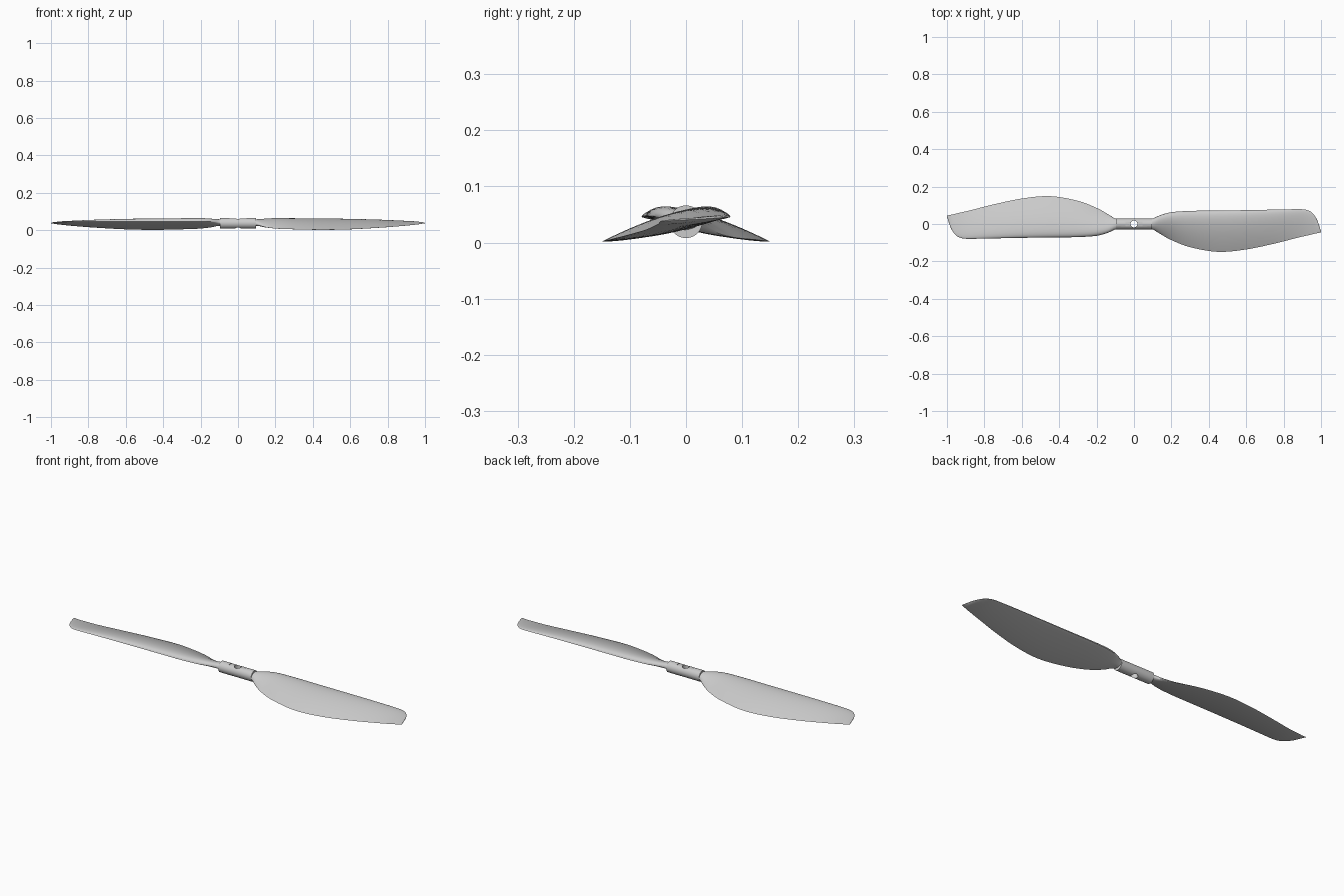
import bpy, bmesh, math
from mathutils import Vector

if "Cube" in bpy.data.objects:
    bpy.data.objects.remove(bpy.data.objects["Cube"])

# Blade stations: x, lead y, lead z, trail y, trail z, upper bulge, lower bulge
STATIONS = [
    (0.070, 0.026, 0.038, -0.026, 0.036, 0.020, 0.018),
    (0.100, 0.029, 0.041, -0.029, 0.033, 0.021, 0.014),
    (0.140, 0.047, 0.046, -0.053, 0.018, 0.024, 0.009),
    (0.200, 0.063, 0.047, -0.086, 0.009, 0.027, 0.007),
    (0.300, 0.070, 0.047, -0.124, 0.005, 0.027, 0.008),
    (0.450, 0.072, 0.047, -0.149, 0.002, 0.026, 0.009),
    (0.600, 0.074, 0.047, -0.136, 0.005, 0.023, 0.009),
    (0.750, 0.077, 0.047, -0.105, 0.013, 0.017, 0.007),
    (0.860, 0.079, 0.046, -0.077, 0.021, 0.011, 0.005),
    (0.915, 0.077, 0.045, -0.064, 0.026, 0.008, 0.004),
    (0.950, 0.062, 0.044, -0.056, 0.030, 0.006, 0.003),
    (0.975, 0.030, 0.042, -0.050, 0.033, 0.004, 0.003),
    (0.990, -0.008, 0.040, -0.047, 0.036, 0.003, 0.002),
    (1.000, -0.041, 0.038, -0.045, 0.038, 0.001, 0.001),
]


def spline(points, steps):
    # Smooth (Catmull-Rom) interpolation through whole stations
    out = []
    for i in range(len(points) - 1):
        p = [points[max(0, min(len(points) - 1, i + k))] for k in (-1, 0, 1, 2)]
        for j in range(steps):
            t = j / steps
            out.append([0.5 * (2 * b + (c - a) * t + (2*a - 5*b + 4*c - d) * t*t
                               + (3*b - a - 3*c + d) * t**3)
                        for a, b, c, d in zip(*p)])
    out.append(list(points[-1]))
    return out


def section(st, n=16):
    x, yl, zl, yt, zt, up, lo = st
    round_root = max(0.0, min(1.0, (x - 0.09) / 0.1))

    def point(s, side):
        y, z = yl + (yt - yl) * s, zl + (zt - zl) * s
        circle = 2 * math.sqrt(max(0, s * (1 - s)))
        foil = 2.6 * math.sqrt(s) * (1 - s) if side > 0 else max(0, math.sin(math.pi * s)) ** 0.7
        f = circle + (foil - circle) * round_root
        return Vector((x, y, z + (up * f if side > 0 else -lo * f)))
    ss = [(1 - math.cos(math.pi * i / n)) / 2 for i in range(n + 1)]
    return [point(s, 1) for s in ss] + [point(s, -1) for s in reversed(ss[1:-1])]


def blade(name, sign):
    bm = bmesh.new()
    rings = []
    for st in spline(STATIONS, 5):
        rings.append([bm.verts.new((p.x * sign, p.y * sign, p.z)) for p in section(st)])
    n = len(rings[0])
    for a, b in zip(rings, rings[1:]):
        for i in range(n):
            bm.faces.new((a[i], a[(i + 1) % n], b[(i + 1) % n], b[i]))
    bm.faces.new(rings[0])
    bm.faces.new(rings[-1])
    bmesh.ops.recalc_face_normals(bm, faces=bm.faces)
    me = bpy.data.meshes.new(name)
    bm.to_mesh(me)
    bm.free()
    ob = bpy.data.objects.new(name, me)
    bpy.context.collection.objects.link(ob)
    smooth(ob, 50)


def smooth(ob, angle):
    bpy.ops.object.select_all(action='DESELECT')
    ob.select_set(True)
    bpy.context.view_layer.objects.active = ob
    bpy.ops.object.shade_smooth_by_angle(angle=math.radians(angle))


def cut(ob, cutter):
    mod = ob.modifiers.new("cut", 'BOOLEAN')
    mod.operation = 'DIFFERENCE'
    mod.solver = 'EXACT'
    mod.object = cutter
    bpy.context.view_layer.objects.active = ob
    bpy.ops.object.modifier_apply(modifier=mod.name)
    bpy.data.objects.remove(cutter)


# Two twisted blades, opposite each other
blade("blade_right", 1)
blade("blade_left", -1)

# Rounded hub bar along x
bpy.ops.mesh.primitive_cylinder_add(vertices=48, radius=0.029, depth=0.194,
                                    location=(0, 0, 0.037), rotation=(0, math.pi / 2, 0))
hub = bpy.context.object
hub.name = "hub"

# Flat seat on top and vertical shaft hole
bpy.ops.mesh.primitive_cube_add(size=1, location=(0, 0, 0.083))
seat = bpy.context.object
seat.scale = (0.09, 0.1, 0.04)
bpy.context.view_layer.update()
cut(hub, seat)
# Blade roots end outside the hole, so only the hub is drilled
bpy.ops.mesh.primitive_cylinder_add(vertices=32, radius=0.018, depth=0.2, location=(0, 0, 0.03))
cut(hub, bpy.context.object)
smooth(hub, 35)
